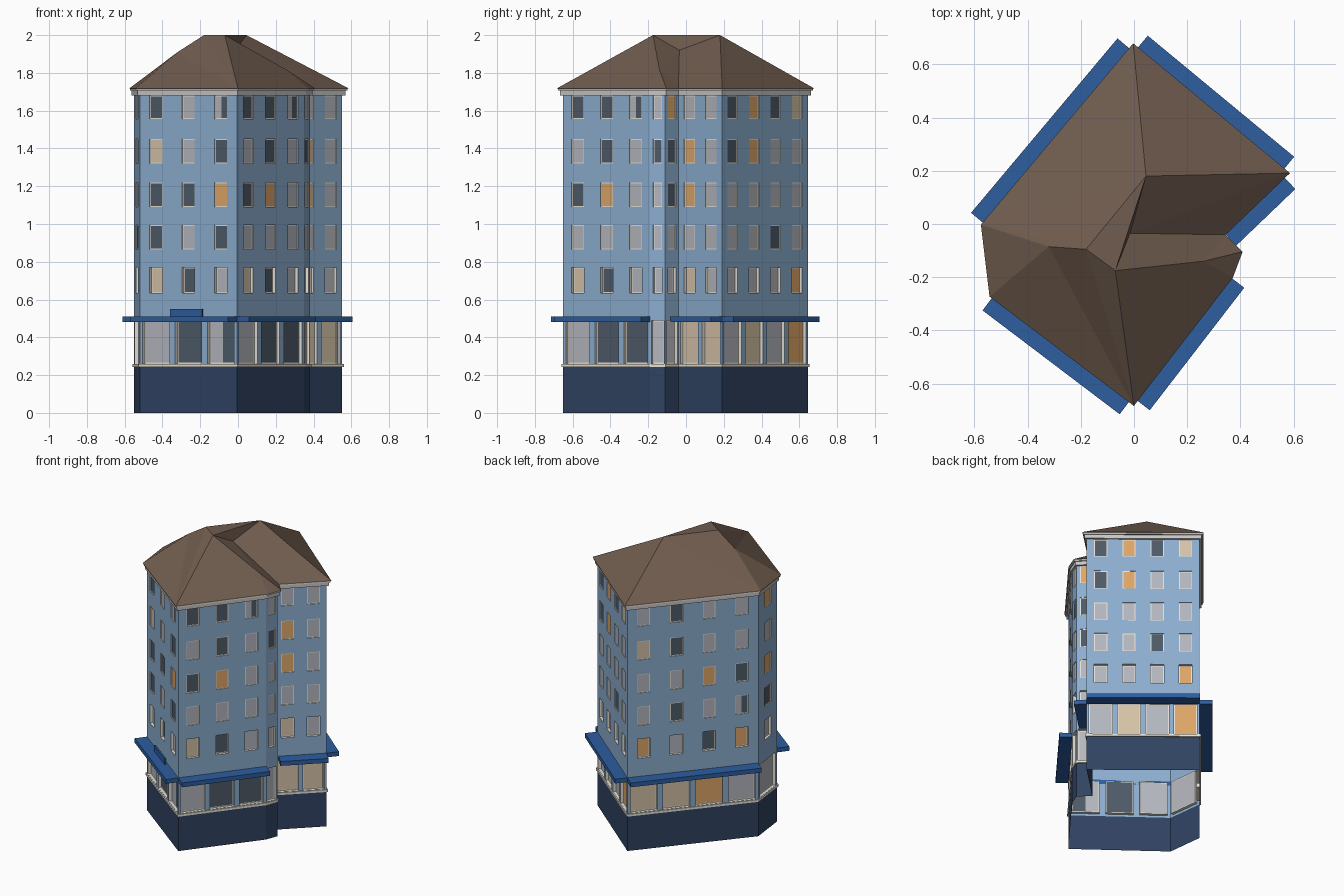
import bpy, bmesh
from mathutils import Vector

if "Cube" in bpy.data.objects:
    bpy.data.objects.remove(bpy.data.objects["Cube"])

# Colours (sRGB converted to linear)
def mat(name, *rgb):
    m = bpy.data.materials.new(name)
    m.diffuse_color = [((c / 255 + 0.055) / 1.055) ** 2.4 for c in rgb] + [1]
    m.use_nodes = True
    m.node_tree.nodes["Principled BSDF"].inputs["Base Color"].default_value = m.diffuse_color
    return m

WALL = mat("wall blue", 140, 174, 208)
NAVY = mat("base navy", 48, 67, 98)
AWN = mat("awning blue", 45, 94, 160)
ROOF = mat("roof brown", 112, 92, 78)
TRIM = mat("cornice grey", 200, 198, 198)
CREAM = mat("frame cream", 232, 226, 214)
GREY = mat("pane grey", 180, 182, 190)
DARK = mat("pane dark", 78, 90, 104)
AMBER = mat("pane amber", 222, 166, 104)
BEIGE = mat("pane beige", 212, 194, 166)
PANES = {"g": GREY, "d": DARK, "o": AMBER, "b": BEIGE}

# Counter-clockwise footprint
FOOT = [(-0.005, -0.65), (0.35, -0.19), (0.38, -0.11), (0.31, -0.04),
        (0.55, 0.19), (0, 0.645), (-0.55, -0.01), (-0.52, -0.26)]
FOOT = [Vector(p) for p in FOOT]
# Pane colours per facade: five floors from the top, then the shop row
LOOK = ["ddh gdg dog ggg bdg gdd", "g d g g g g", "o d d g g g",
        "gg og og gg bg bb", "dodb dogg gggg ggdg gggo gbgo",
        "gdgg bdgg ggod gdgh ogdo bbog", "o g o d g g",
        "dgh bgd ddo dgd bdg gdh"]
FLOORS = [(1.555, 1.68), (1.32, 1.45), (1.09, 1.22), (0.865, 0.995), (0.635, 0.77)]
SHOP = (0.26, 0.49)
TOP = 1.70

parts = {}
def face(part, pts, m):
    bm, mats = parts.setdefault(part, (bmesh.new(), []))
    if m not in mats:
        mats.append(m)
    f = bm.faces.new([bm.verts.new(p) for p in pts])
    f.material_index = mats.index(m)

class Facade:
    """Flat wall frame: u along the wall, z up, d depth inwards."""
    def __init__(self, i):
        self.a, b = FOOT[i], FOOT[(i + 1) % len(FOOT)]
        self.len = (b - self.a).length
        self.t = (b - self.a) / self.len
        self.n = Vector((self.t.y, -self.t.x))

    def p(self, u, z, d=0):
        q = self.a + self.t * u - self.n * d
        return (q.x, q.y, z)

    def rect(self, part, u0, u1, z0, z1, m, d=0):
        face(part, [self.p(u0, z0, d), self.p(u1, z0, d),
                    self.p(u1, z1, d), self.p(u0, z1, d)], m)

    def box(self, part, u0, u1, z0, z1, d0, d1, m):
        self.rect(part, u0, u1, z0, z1, m, d0)
        face(part, [self.p(u, z1, d) for u, d in ((u0, d0), (u1, d0), (u1, d1), (u0, d1))], m)
        face(part, [self.p(u, z0, d) for u, d in ((u0, d1), (u1, d1), (u1, d0), (u0, d0))], m)
        face(part, [self.p(u0, z, d) for z, d in ((z0, d1), (z0, d0), (z1, d0), (z1, d1))], m)
        face(part, [self.p(u1, z, d) for z, d in ((z0, d0), (z0, d1), (z1, d1), (z1, d0))], m)
        face(part, [self.p(u, z, d1) for u, z in ((u1, z0), (u0, z0), (u0, z1), (u1, z1))], m)

    def window(self, u0, u1, z0, z1, d, code, e=0.006):
        # reveal and frame, joined corner to corner
        c0 = [(u0, z0), (u1, z0), (u1, z1), (u0, z1)]
        c1 = [(u0 + e, z0 + e), (u1 - e, z0 + e), (u1 - e, z1 - e), (u0 + e, z1 - e)]
        for k in range(4):
            j = (k + 1) % 4
            face("window_frames", [self.p(*c0[k]), self.p(*c0[j]),
                                   self.p(*c0[j], d), self.p(*c0[k], d)], CREAM)
            face("window_frames", [self.p(*c0[k], d), self.p(*c0[j], d),
                                   self.p(*c1[j], d), self.p(*c1[k], d)], CREAM)
        # pane, or a half-drawn curtain
        if code == "h":
            mid = (u0 + u1) / 2
            self.rect("window_panes", u0 + e, mid, z0 + e, z1 - e, GREY, d)
            self.rect("window_panes", mid, u1 - e, z0 + e, z1 - e, DARK, d)
        else:
            self.rect("window_panes", u0 + e, u1 - e, z0 + e, z1 - e, PANES[code], d)

# Walls with window openings
for i, look in enumerate(LOOK):
    f = Facade(i)
    rows = look.split()
    n = len(rows[0])
    bay = f.len / n
    f.rect("base", 0, f.len, 0, 0.245, NAVY)
    for k in range(n):
        u0, u1, mid = k * bay, (k + 1) * bay, (k + 0.5) * bay
        z = 0.245
        for r in (5, 4, 3, 2, 1, 0):
            z0, z1 = SHOP if r == 5 else FLOORS[r]
            half = 0.41 * bay if r == 5 else min(0.042, 0.3 * bay)
            depth = {5: 0.02, 4: 0.018}.get(r, 0.005)
            f.rect("walls", u0, u1, z, z0, WALL)
            f.rect("walls", u0, mid - half, z0, z1, WALL)
            f.rect("walls", mid + half, u1, z0, z1, WALL)
            f.window(mid - half, mid + half, z0, z1, depth, rows[r][k])
            z = z1
        f.rect("walls", u0, u1, z, TOP, WALL)
    # Awnings on the long facades
    if i in (0, 3, 4, 5, 7):
        f.box("awnings", 0.025 if i == 3 else 0, f.len, 0.48, 0.51, -0.081, 0, AWN)
    if i == 7:
        f.box("blank_sign", f.len / 2 - 0.107, f.len / 2 + 0.107, 0.51, 0.55, -0.022, -0.012, AWN)

# Mitred outline at a distance from the footprint
def offset(dist):
    out = []
    for i, p in enumerate(FOOT):
        n0, n1 = Facade(i - 1 if i else len(FOOT) - 1).n, Facade(i).n
        out.append(p + (n0 + n1) * dist / (1 + n0.dot(n1)))
    return out

# Mouldings swept round the footprint
def moulding(part, profile, m):
    rings = [[(q.x, q.y, z) for q in offset(d)] for d, z in profile]
    for lo, hi in zip(rings, rings[1:]):
        for i in range(len(FOOT)):
            j = (i + 1) % len(FOOT)
            face(part, [lo[i], lo[j], hi[j], hi[i]], m)

moulding("shop_sill", [(0, 0.242), (0.007, 0.242), (0.007, 0.258), (0, 0.258)], CREAM)
moulding("cornice", [(0, 1.68), (0.012, 1.68), (0.012, 1.706), (0.02, 1.706)], TRIM)
moulding("eave_strip", [(0.02, 1.706), (0.02, 1.716), (0.024, 1.718)], CREAM)

# Hipped roof with a valley at the notch
S, e1, e2, nt, E, N, W1, W2 = [(q.x, q.y, 1.718) for q in offset(0.024)]
R1, R2, R3 = (-0.18, -0.095, 2), (-0.07, -0.175, 2), (0.045, 0.18, 2)
K, Q, V = (-0.32, -0.085, 1.91), (0.26, -0.14, 1.815), (-0.015, -0.035, 1.92)
for pts in [(S, R2, R1), (S, R1, K), (S, K, W2), (W2, K, W1), (W1, K, R1), (W1, R1, R3),
            (W1, R3, N), (N, R3, E), (E, R3, V), (E, V, nt), (nt, V, Q), (nt, Q, e2),
            (V, R2, Q), (e2, Q, e1), (e1, Q, R2), (e1, R2, S), (R1, R2, R3), (R2, V, R3)]:
    face("roof", pts, ROOF)

# Turn the collected faces into objects
for name, (bm, mats) in parts.items():
    bmesh.ops.remove_doubles(bm, verts=bm.verts, dist=1e-5)
    if name == "roof":
        bmesh.ops.recalc_face_normals(bm, faces=bm.faces)
        bm.normal_update()
        if sum(f.normal.z for f in bm.faces) < 0:
            bmesh.ops.reverse_faces(bm, faces=bm.faces)
    me = bpy.data.meshes.new(name)
    bm.to_mesh(me)
    bm.free()
    for m in mats:
        me.materials.append(m)
    bpy.context.collection.objects.link(bpy.data.objects.new(name, me))
